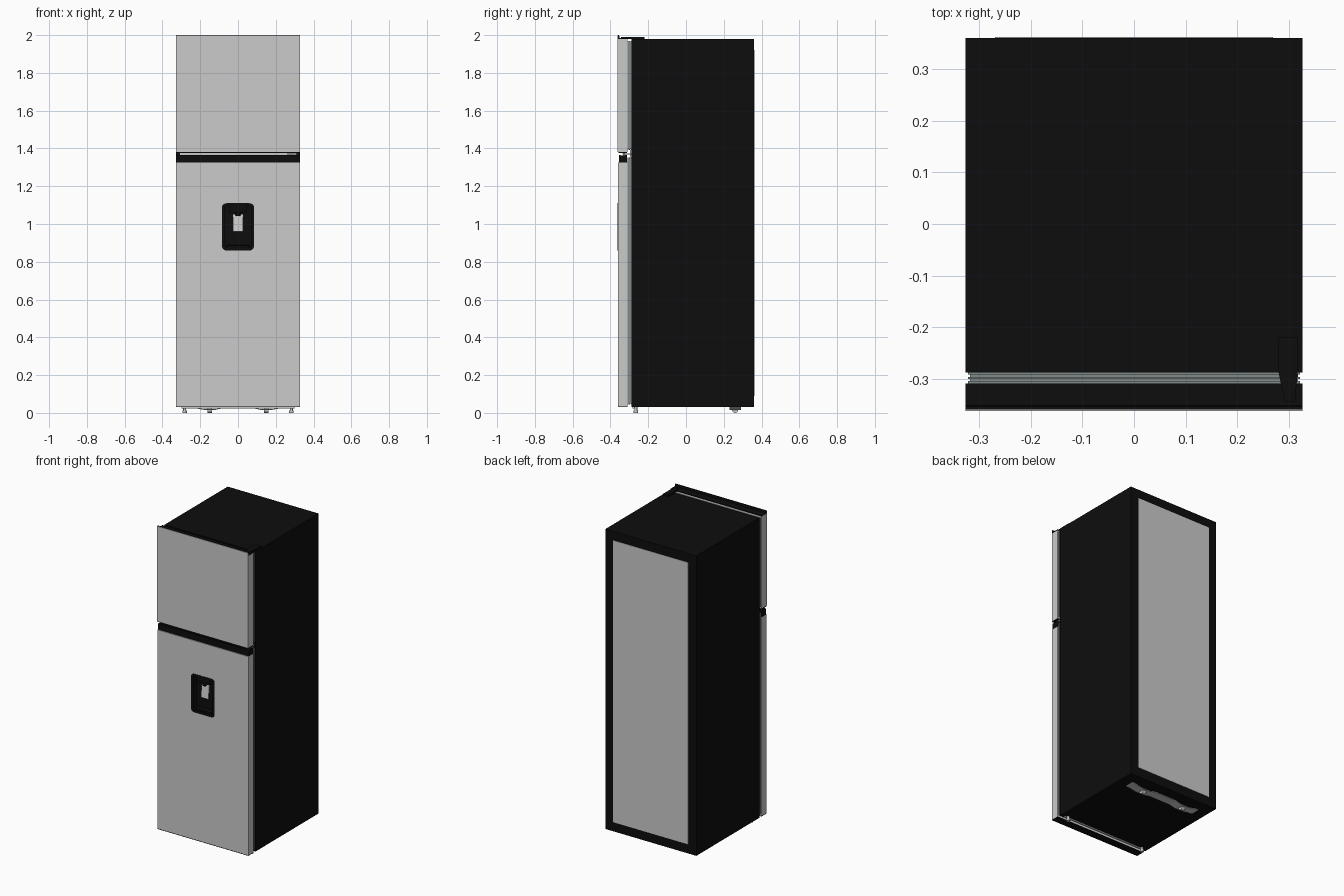
import bpy, bmesh, math
from mathutils import Matrix

if "Cube" in bpy.data.objects:
    bpy.data.objects.remove(bpy.data.objects["Cube"])


def material(name, rgb):
    m = bpy.data.materials.new(name)
    m.diffuse_color = (*rgb, 1)
    m.use_nodes = True
    m.node_tree.nodes["Principled BSDF"].inputs["Base Color"].default_value = m.diffuse_color
    return m


BLACK = material("black", (0.004, 0.004, 0.004))
SEAL = material("seal", (0.22, 0.26, 0.26))
W = 0.327


def finish(name, bm, mat=None, smooth=False):
    bmesh.ops.recalc_face_normals(bm, faces=bm.faces)
    me = bpy.data.meshes.new(name)
    bm.to_mesh(me)
    bm.free()
    ob = bpy.data.objects.new(name, me)
    bpy.context.collection.objects.link(ob)
    if mat:
        me.materials.append(mat)
    if smooth:
        bpy.ops.object.select_all(action='DESELECT')
        ob.select_set(True)
        bpy.context.view_layer.objects.active = ob
        bpy.ops.object.shade_smooth_by_angle(angle=math.radians(35))
    return ob


def box(name, x, y, z, mat=None, bevel=0):
    bm = bmesh.new()
    bmesh.ops.create_cube(bm, size=1)
    for v in bm.verts:
        v.co = [r[0] + (c + 0.5) * (r[1] - r[0]) for c, r in zip(v.co, (x, y, z))]
    if bevel:
        bmesh.ops.bevel(bm, geom=bm.edges[:], offset=bevel, segments=2,
                        profile=0.5, affect='EDGES')
    return finish(name, bm, mat, bevel > 0)


def extrude(name, pts, axis, a, b, mat=None, smooth=False, edit=None):
    """Extrude a 2D outline: axis x uses (y, z), axis y uses (x, z), axis z uses (x, y)."""
    def place(p, t):
        return {'x': (t, *p), 'y': (p[0], t, p[1]), 'z': (*p, t)}[axis]
    bm = bmesh.new()
    f = bm.faces.new([bm.verts.new(place(p, a)) for p in pts])
    g = bmesh.ops.extrude_face_region(bm, geom=[f], use_keep_orig=True)
    d = place((0, 0), b - a)
    bmesh.ops.translate(bm, vec=d, verts=[v for v in g['geom'] if isinstance(v, bmesh.types.BMVert)])
    bmesh.ops.recalc_face_normals(bm, faces=bm.faces)
    if edit:
        edit(bm, f)
    return finish(name, bm, mat, smooth)


def cylinder(name, loc, r, depth, axis='Z', mat=None):
    bm = bmesh.new()
    rot = Matrix.Rotation(math.pi / 2, 4, 'Y') if axis == 'X' else Matrix()
    bmesh.ops.create_cone(bm, cap_ends=True, segments=20, radius1=r, radius2=r, depth=depth,
                          matrix=Matrix.Translation(loc) @ rot)
    return finish(name, bm, mat, True)


def rounded(cx, cz, hw, hh, r, n=6):
    pts = []
    for q, (sx, sz) in enumerate(((1, 1), (-1, 1), (-1, -1), (1, -1))):
        for i in range(n + 1):
            a = (q + i / n) * math.pi / 2
            pts.append((cx + sx * (hw - r) + r * math.cos(a), cz + sz * (hh - r) + r * math.sin(a)))
    return pts


# Cabinet with back panel
box("cabinet", (-W, W), (-0.288, 0.361), (0.03, 1.98), BLACK)
box("back_panel", (-0.27, 0.27), (0.35, 0.363), (0.09, 1.922))

# Doors
box("upper_door", (-W, W), (-0.361, -0.309), (1.382, 1.98))
lower = box("lower_door", (-W, W), (-0.361, -0.309), (0.034, 1.325))
box("upper_door_front_sheet", (-W, W), (-0.363, -0.360), (1.38, 1.999))
box("lower_door_bottom_cap", (-W, W), (-0.361, -0.309), (0.03, 0.034), BLACK)

# Top cap with raised front lip
extrude("upper_door_top_cap", [(-0.36, 1.98), (-0.309, 1.98), (-0.309, 1.986), (-0.352, 1.986),
                               (-0.354, 2.0), (-0.36, 2.0)], 'x', -W, W, BLACK)
box("upper_door_bottom_cap", (-W, W), (-0.358, -0.312), (1.376, 1.382), BLACK)

# Grip channel on top of the lower door
extrude("lower_door_grip", [(-0.356, 1.325), (-0.312, 1.325), (-0.312, 1.364), (-0.322, 1.364),
                            (-0.326, 1.338), (-0.344, 1.338), (-0.348, 1.364), (-0.356, 1.364)],
        'x', -W, W, BLACK)
for s in (-1, 1):
    box("grip_end", sorted((s * W, s * 0.305)), (-0.355, -0.313), (1.326, 1.363), BLACK)

# Ribbed door seals
for name, z0, z1 in (("upper", 1.392, 1.97), ("lower", 0.045, 1.352)):
    for i in range(5):
        d = 0.004 if i % 2 else 0
        y = -0.309 + i * 0.0042
        box(name + "_door_seal", (-0.322 + d, 0.322 - d), (y, y + 0.0042), (z0 + d, z1 - d), SEAL)

# Cross rail between the doors
box("cross_rail", (-0.31, 0.31), (-0.296, -0.28), (1.345, 1.40))

# Hinges
extrude("top_hinge_cover", [(0.28, -0.22), (0.318, -0.22), (0.318, -0.285), (0.312, -0.345),
                            (0.292, -0.345), (0.28, -0.285)], 'z', 1.979, 1.99, BLACK)
box("middle_hinge", (0.26, 0.318), (-0.335, -0.285), (1.367, 1.373))
cylinder("middle_hinge_pin", (0.302, -0.328, 1.37), 0.006, 0.03)

# Dispenser recess cut into the lower door
outline = rounded(0, 0.985, 0.085, 0.125, 0.024)
cutter = extrude("dispenser_cutter", outline, 'y', -0.40, -0.318)
cutter.hide_render = True
mod = lower.modifiers.new("recess", 'BOOLEAN')
mod.object, mod.operation, mod.solver = cutter, 'DIFFERENCE', 'EXACT'
bpy.context.view_layer.objects.active = lower
bpy.ops.object.modifier_apply(modifier="recess")
bpy.data.objects.remove(cutter)


def hollow(bm, f):
    bmesh.ops.inset_region(bm, faces=[f], thickness=0.016, use_even_offset=True)
    rim = list(f.verts)
    g = bmesh.ops.extrude_discrete_faces(bm, faces=[f])['faces'][0]
    bmesh.ops.translate(bm, vec=(0, 0.036, 0), verts=list(g.verts))
    bmesh.ops.remove_doubles(bm, verts=rim + list(g.verts), dist=1e-6)


extrude("dispenser_housing", outline, 'y', -0.3625, -0.318, BLACK, True, hollow)
box("dispenser_head", (-0.045, 0.045), (-0.358, -0.325), (1.06, 1.096), BLACK, 0.003)
cylinder("dispenser_nozzle", (0, -0.342, 1.053), 0.012, 0.02, 'Z', BLACK)
box("dispenser_tray", (-0.06, 0.06), (-0.358, -0.325), (0.876, 0.888), BLACK, 0.003)

# Tilted lever
extrude("dispenser_lever", [(-0.333, 1.05), (-0.327, 1.05), (-0.338, 0.96), (-0.344, 0.96)],
        'x', -0.027, 0.027)

# Front feet and the rod joining them
for s in (-1, 1):
    cylinder("front_foot_stem", (s * 0.283, -0.265, 0.02), 0.007, 0.03)
    cylinder("front_foot_pad", (s * 0.283, -0.265, 0.006), 0.012, 0.012)
box("front_foot_rail", (-0.30, 0.30), (-0.282, -0.272), (0.024, 0.032))

# Rear bracket bent downward, with wheels
bracket = [(-0.30, 0.031), (-0.26, 0.031), (-0.18, 0.016), (-0.12, 0.016), (-0.08, 0.025)]
path = bracket + [(-x, z) for x, z in reversed(bracket)]
extrude("rear_wheel_bracket", path + [(x, z + 0.004) for x, z in reversed(path)], 'y', 0.23, 0.29)
for s in (-1, 1):
    cylinder("rear_wheel", (s * 0.15, 0.26, 0.016), 0.016, 0.024, 'X')
